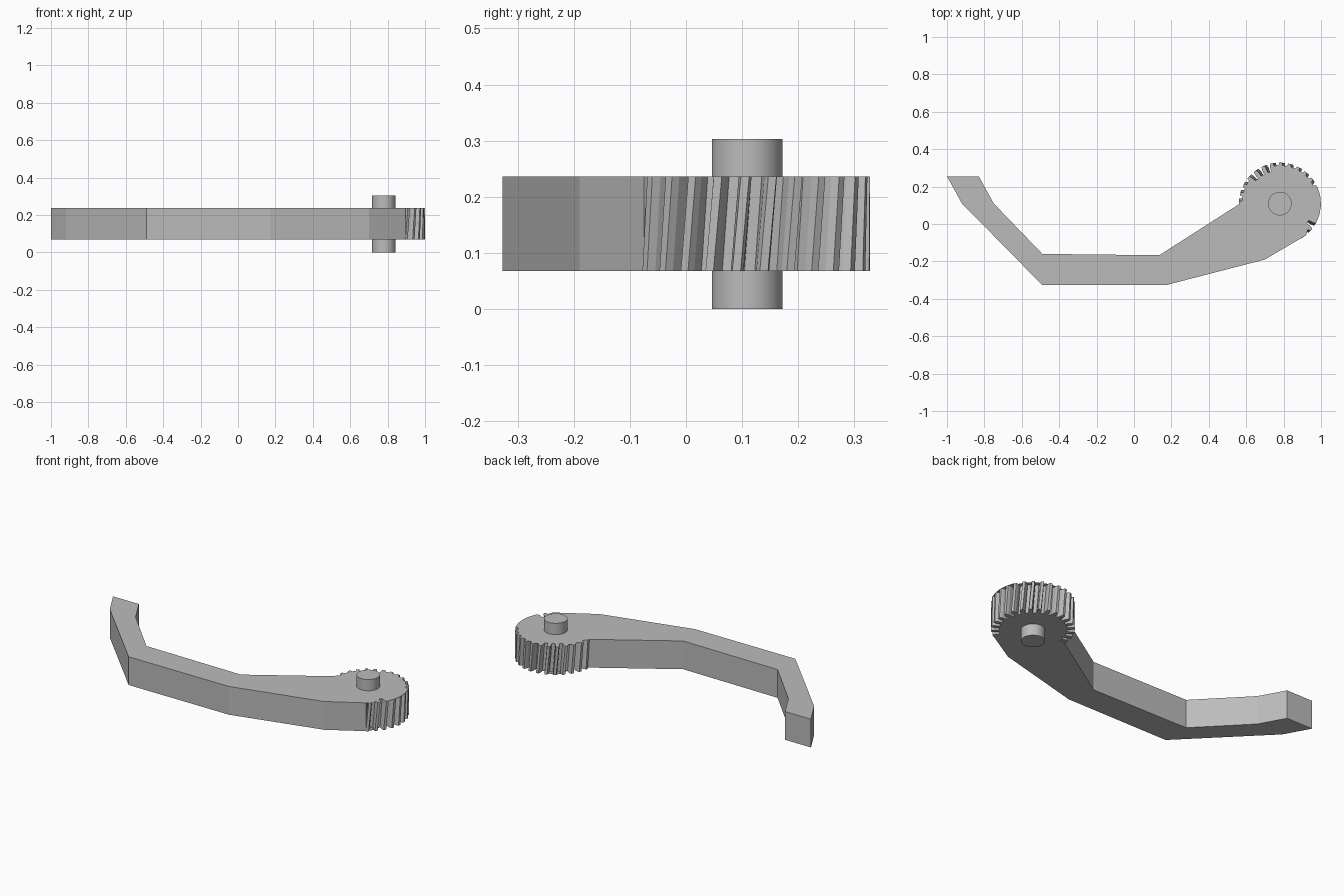
import bpy, bmesh
from math import cos, sin, radians

cube = bpy.data.objects.get("Cube")
if cube:
    bpy.data.objects.remove(cube, do_unlink=True)

GEAR_X, GEAR_Y = 0.78, 0.109
ROOT, TIP = 0.178, 0.219
BOTTOM, TOP = 0.068, 0.236
TEETH = 28
TWIST = radians(4)

# Single plain grey metal
grey = bpy.data.materials.new("grey_metal")
grey.use_nodes = True
colour = (0.5, 0.5, 0.5, 1)
grey.diffuse_color = colour
grey.node_tree.nodes["Principled BSDF"].inputs["Base Color"].default_value = colour


def polar(radius, angle):
    return GEAR_X + radius * cos(angle), GEAR_Y + radius * sin(angle)


def toothed_arc(turn):
    """Tooth outline running anticlockwise round the free part of the hub."""
    pitch = radians(360 / TEETH)
    # Offset within one pitch, and radius, for each corner of a tooth
    tooth = [(-0.27, ROOT), (-0.25, 0.204), (-0.15, TIP),
             (0.15, TIP), (0.25, 0.204), (0.27, ROOT)]
    points = []
    for i in range(19):
        middle = radians(177) - (18 - i) * pitch + turn
        points += [polar(r, middle + k * pitch) for k, r in tooth]
    return points


def outline(turn):
    """Bent arm profile, joined to the toothed hub."""
    lower = [(-1, 0.255), (-0.92, 0.11), (-0.49, -0.327), (0.17, -0.327),
             (0.70, -0.19), (0.895, -0.075)]
    upper = [(0.565, 0.108), (0.135, -0.167), (-0.49, -0.16),
             (-0.75, 0.11), (-0.83, 0.255)]
    return lower + toothed_arc(turn) + upper


# Arm and helical gear sector, lofted from the lower to the upper outline
bm = bmesh.new()
base = [bm.verts.new((x, y, BOTTOM)) for x, y in outline(-TWIST / 2)]
cap = [bm.verts.new((x, y, TOP)) for x, y in outline(TWIST / 2)]
bm.faces.new(list(reversed(base)))
bm.faces.new(cap)
count = len(base)
for i in range(count):
    j = (i + 1) % count
    bm.faces.new((base[i], base[j], cap[j], cap[i]))
bmesh.ops.triangulate(bm, faces=[f for f in bm.faces if len(f.verts) > 4])
mesh = bpy.data.meshes.new("geared_arm")
bm.to_mesh(mesh)
bm.free()
mesh.materials.append(grey)
arm = bpy.data.objects.new("geared_arm", mesh)
bpy.context.collection.objects.link(arm)

# Pivot pin ends, standing out above and below the hub
for name, low, high in (("pivot_pin_lower", 0, BOTTOM), ("pivot_pin_upper", TOP, 0.303)):
    bpy.ops.mesh.primitive_cylinder_add(
        vertices=48, radius=0.063, depth=high - low,
        location=(GEAR_X, GEAR_Y, (low + high) / 2))
    pin = bpy.context.object
    pin.name = name
    pin.data.materials.append(grey)
    bpy.ops.object.shade_smooth_by_angle(angle=radians(30))
